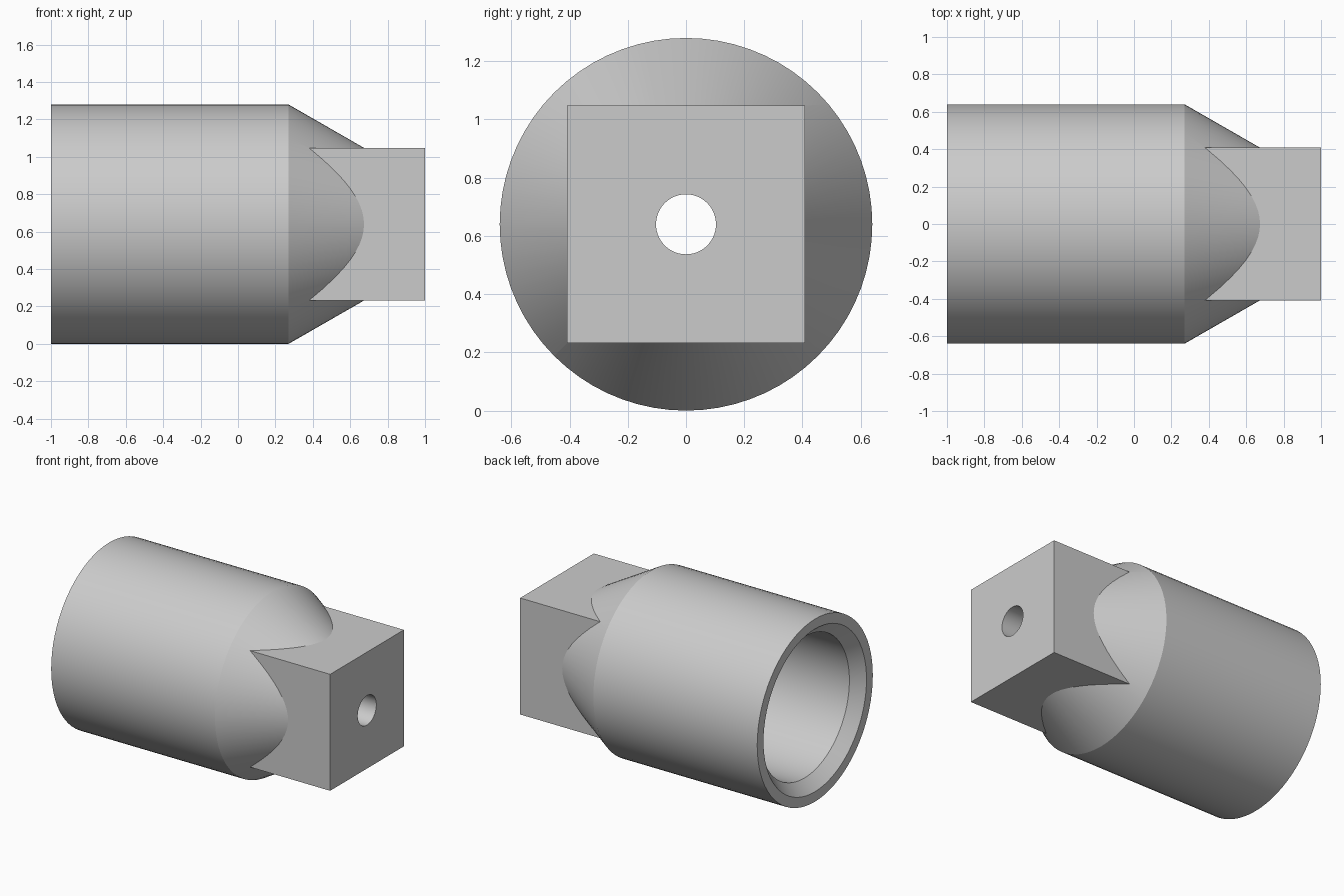
import bpy
import bmesh
import math
from mathutils import Matrix, Vector

SEGMENTS = 72
RADIUS = 0.64          # outer radius, also the axis height
HALF = 0.408           # half width of the square drive

cube = bpy.data.objects.get("Cube")
if cube:
    bpy.data.objects.remove(cube, do_unlink=True)

grey = bpy.data.materials.new("plain grey")
grey.use_nodes = True
colour = (0.6, 0.6, 0.6, 1)
grey.diffuse_color = colour
grey.node_tree.nodes["Principled BSDF"].inputs["Base Color"].default_value = colour


def add_object(name, bm):
    bmesh.ops.recalc_face_normals(bm, faces=bm.faces)
    mesh = bpy.data.meshes.new(name)
    bm.to_mesh(mesh)
    bm.free()
    mesh.materials.append(grey)
    obj = bpy.data.objects.new(name, mesh)
    bpy.context.collection.objects.link(obj)
    return obj


def lathe(name, profile):
    """Turn (x, radius) points about the long axis and cap both ends."""
    bm = bmesh.new()
    rings = []
    for x, r in profile:
        ring = []
        for i in range(SEGMENTS):
            a = math.tau * i / SEGMENTS
            ring.append(bm.verts.new((x, r * math.cos(a), RADIUS + r * math.sin(a))))
        rings.append(ring)
    for a, b in zip(rings, rings[1:]):
        for i in range(SEGMENTS):
            j = (i + 1) % SEGMENTS
            bm.faces.new((a[i], a[j], b[j], b[i]))
    bm.faces.new(rings[0])
    bm.faces.new(rings[-1])
    return add_object(name, bm)


def box(name, x0, x1, half):
    bm = bmesh.new()
    bmesh.ops.create_cube(bm, size=1)
    size = Matrix.Diagonal((x1 - x0, 2 * half, 2 * half, 1))
    place = Matrix.Translation(Vector(((x0 + x1) / 2, 0, RADIUS)))
    bm.transform(place @ size)
    return add_object(name, bm)


def combine(target, tool, operation):
    mod = target.modifiers.new(operation.lower(), "BOOLEAN")
    mod.object = tool
    mod.operation = operation
    mod.solver = "EXACT"
    bpy.ops.object.select_all(action="DESELECT")
    target.select_set(True)
    bpy.context.view_layer.objects.active = target
    bpy.ops.object.modifier_apply(modifier=mod.name)
    bpy.data.objects.remove(tool, do_unlink=True)


# Round body with a tapered shoulder running into the square end
body = lathe("socket_body", [(-1, RADIUS), (0.27, RADIUS), (0.70, 0.393)])
combine(body, box("square_end", 0.2, 1, HALF), "UNION")

# Chamfered socket bore, then the narrow hole through the square end
bore = lathe("bore_cutter", [(-1.1, 0.57), (-1, 0.57), (-0.92, 0.495), (0.27, 0.495)])
combine(body, bore, "DIFFERENCE")
combine(body, lathe("hole_cutter", [(0.1, 0.103), (1.1, 0.103)]), "DIFFERENCE")

# Smooth round walls, crisp edges
bpy.ops.object.select_all(action="DESELECT")
body.select_set(True)
bpy.context.view_layer.objects.active = body
bpy.ops.object.shade_smooth_by_angle(angle=math.radians(25))
